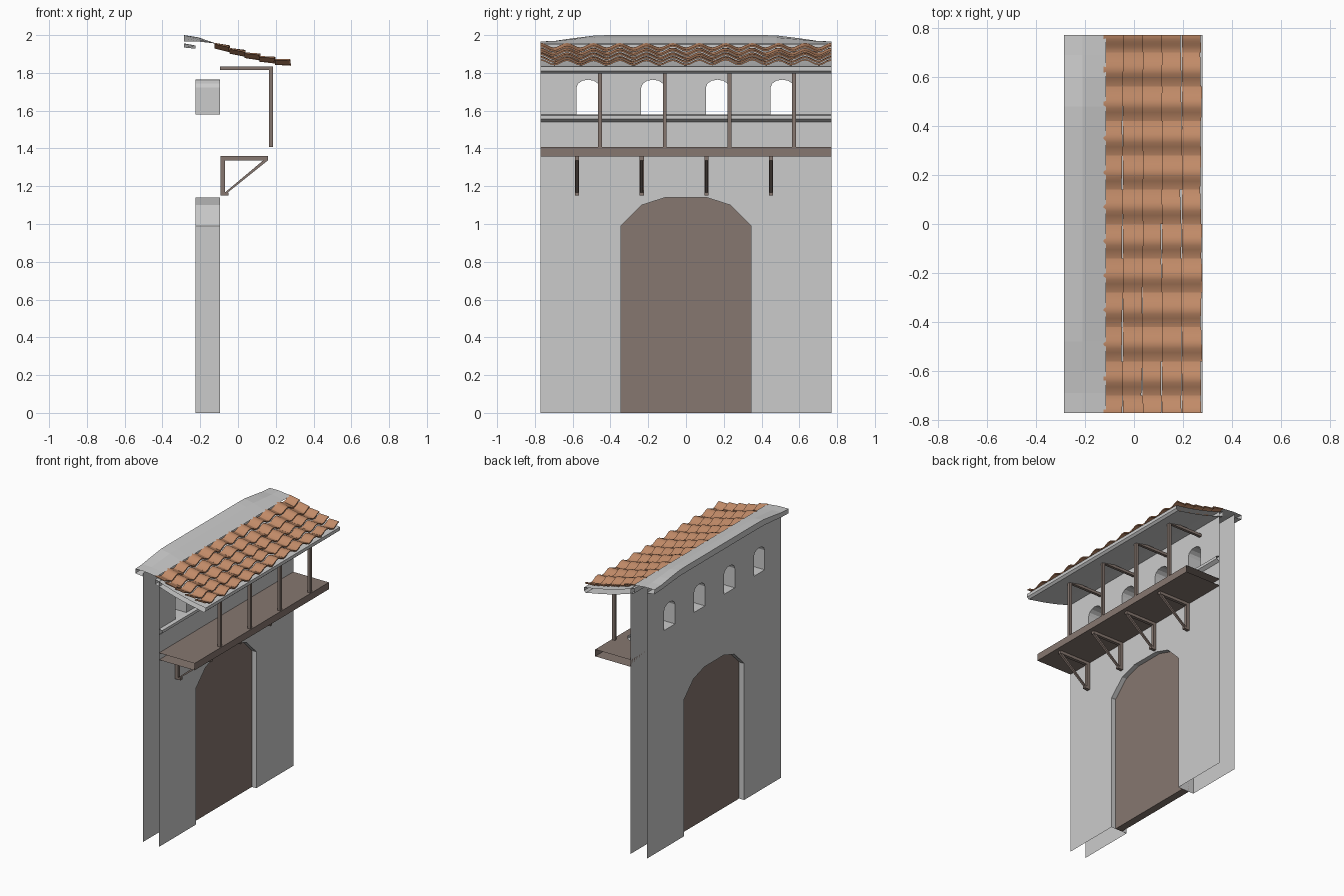
import bpy, bmesh, math, random
from mathutils import Vector

if "Cube" in bpy.data.objects:
    bpy.data.objects.remove(bpy.data.objects["Cube"])

random.seed(3)
HALF = 0.77
XB, XF = -0.225, -0.095          # back and front wall sheets


def material(name, col):
    m = bpy.data.materials.new(name)
    m.diffuse_color = (*col, 1)
    m.use_nodes = True
    m.node_tree.nodes["Principled BSDF"].inputs["Base Color"].default_value = m.diffuse_color
    return m


WOOD = material("wood", (0.24, 0.185, 0.16))
CLAY = material("clay", (0.54, 0.26, 0.14))


def finish(name, bm, mat=None, recalc=True):
    if recalc:
        bmesh.ops.recalc_face_normals(bm, faces=bm.faces)
    me = bpy.data.meshes.new(name)
    bm.to_mesh(me)
    bm.free()
    ob = bpy.data.objects.new(name, me)
    bpy.context.collection.objects.link(ob)
    if mat:
        me.materials.append(mat)
    return ob


def prism(name, profile, y0, y1, mat=None, caps=True):
    """xz profile swept along y."""
    bm = bmesh.new()
    a = [bm.verts.new((x, y0, z)) for x, z in profile]
    b = [bm.verts.new((x, y1, z)) for x, z in profile]
    n = len(a)
    for i in range(n):
        j = (i + 1) % n
        bm.faces.new((a[i], a[j], b[j], b[i]))
    if caps:
        bm.faces.new(a)
        bm.faces.new(b)
    return finish(name, bm, mat)


def rect(x0, x1, z0, z1):
    return [(x0, z0), (x1, z0), (x1, z1), (x0, z1)]


# Opening outlines in the yz plane
door = [(-0.345, 0), (-0.345, 0.99), (-0.235, 1.10), (-0.11, 1.14),
        (0.11, 1.14), (0.235, 1.10), (0.345, 0.99), (0.345, 0)]
BAYS = [-0.518 + 0.3425 * i for i in range(4)]


def window(c):
    arch = [(c + 0.062 * math.cos(a), 1.722 + 0.042 * math.sin(a))
            for a in [math.pi * k / 6 for k in range(7)]]
    return [(c - 0.062, 1.58), (c + 0.062, 1.58)] + arch


# Wall sheets with a doorway and window openings, joined by reveals
bm = bmesh.new()
for x, top, nx in ((XB, 1.95, -1), (XF, 1.925, 1)):
    outer = [(-HALF, 0)] + door + [(HALF, 0), (HALF, top), (-HALF, top)]
    edges = []
    for loop in [outer] + [window(c) for c in BAYS]:
        vs = [bm.verts.new((x, y, z)) for y, z in loop]
        edges += [bm.edges.new((vs[i], vs[(i + 1) % len(vs)])) for i in range(len(vs))]
    bmesh.ops.triangle_fill(bm, edges=edges, use_beauty=True, use_dissolve=True, normal=(nx, 0, 0))
for loop, closed in [(door, False)] + [(window(c), True) for c in BAYS]:
    a = [bm.verts.new((XB, y, z)) for y, z in loop]
    b = [bm.verts.new((XF, y, z)) for y, z in loop]
    for i in range(len(a) if closed else len(a) - 1):
        j = (i + 1) % len(a)
        bm.faces.new((a[i], a[j], b[j], b[i]))
bmesh.ops.remove_doubles(bm, verts=bm.verts, dist=1e-5)
finish("wall", bm)

# Door panel
bm = bmesh.new()
f = bm.faces.new([bm.verts.new((-0.185, y, z)) for y, z in door])
r = bmesh.ops.extrude_face_region(bm, geom=[f])
bmesh.ops.translate(bm, vec=(0.055, 0, 0), verts=[v for v in r["geom"] if isinstance(v, bmesh.types.BMVert)])
finish("door", bm, WOOD)

# Sill moulding and balcony floor (open ended)
prism("sill_moulding", [(XF, 1.58), (-0.07, 1.575), (-0.07, 1.555), (XF, 1.54)], -HALF, HALF, caps=False)
prism("balcony_floor", rect(XF, 0.19, 1.357, 1.407), -HALF, HALF, WOOD, caps=False)

# Posts with roof beams, and brackets below the floor
for i in range(4):
    y = -0.455 + 0.3425 * i
    prism("post", rect(0.163, 0.185, 1.407, 1.815), y - 0.01, y + 0.01, WOOD)
    prism("roof_beam", rect(XF, 0.185, 1.815, 1.835), y - 0.01, y + 0.01, WOOD)
    y = -0.577 + 0.3425 * i
    prism("bracket_upright", rect(-0.092, -0.068, 1.16, 1.336), y - 0.011, y + 0.011, WOOD)
    prism("bracket_arm", rect(-0.092, 0.16, 1.336, 1.36), y - 0.011, y + 0.011, WOOD)
    prism("bracket_foot", rect(-0.092, -0.05, 1.15, 1.166), y - 0.011, y + 0.011, WOOD)
    prism("bracket_brace", [(-0.07, 1.166), (-0.055, 1.166), (0.16, 1.338), (0.135, 1.338)],
          y - 0.008, y + 0.008, WOOD)


# Roof slab following a sagging curve
def roof_z(x):
    t = (x + 0.125) / 0.405
    return 1.933 - 0.145 * t + 0.045 * t * t


xs = [-0.125 + 0.405 * i / 6 for i in range(7)]
prism("roof_slab", [(x, roof_z(x)) for x in xs] + [(0.28, 1.81), (0.265, 1.797)]
      + [(x, roof_z(x) - 0.035) for x in reversed(xs[:-1])], -HALF, HALF, caps=False)

# Wavy clay tiles: five courses of overlapping tiles
PITCH = 0.14
bm = bmesh.new()
for row in range(5):
    for col in range(-6, 6):
        y0, y1 = max(-HALF, col * PITCH), min(HALF, (col + 1) * PITCH)
        xe = -0.045 + 0.08 * row + random.uniform(-0.005, 0.004)
        xa, skew = -0.125 + 0.08 * row, random.uniform(-0.003, 0.003)
        lift = random.uniform(-0.002, 0.003)
        grid = []
        for k in range(9):
            y = y0 + (y1 - y0) * k / 8
            w = 0.012 * (1 - math.cos(2 * math.pi * y / PITCH))
            xk = xe + skew * (k - 4) / 4
            ring = []
            for x, dz in ((xa, 0.002), (xk, 0.013 + lift), (xk, 0.005 + lift), (xa, -0.004)):
                ring.append(bm.verts.new((x, y, roof_z(x) + w + dz)))
            grid.append(ring)
        for p, q in zip(grid, grid[1:]):
            for m in range(4):
                n = (m + 1) % 4
                bm.faces.new((p[m], p[n], q[n], q[m]))
        bm.faces.new(grid[0])
        bm.faces.new(grid[-1])
tiles = finish("roof_tiles", bm, CLAY)
bpy.context.view_layer.objects.active = tiles
tiles.select_set(True)
bpy.ops.object.shade_smooth_by_angle(angle=math.radians(40))

# Coping along the back, swelling upward in the middle (open ended)
profile = [(-0.115, 1.955, 0.0), (-0.21, 1.966, 0.022), (-0.285, 1.966, 0.034),
           (-0.285, 1.934, 0.022), (XB, 1.928, 0.017)]
stations = [(-0.77, 0), (-0.69, 0.12), (-0.6, 0.5), (-0.48, 0.95), (-0.4, 1),
            (0.4, 1), (0.48, 0.95), (0.6, 0.5), (0.69, 0.12), (0.77, 0)]
bm = bmesh.new()
rings = [[bm.verts.new((x, y, z + s * up)) for x, z, up in profile] for y, s in stations]
for p, q in zip(rings, rings[1:]):
    for m in range(len(profile) - 1):
        bm.faces.new((p[m], q[m], q[m + 1], p[m + 1]))
finish("coping", bm)
